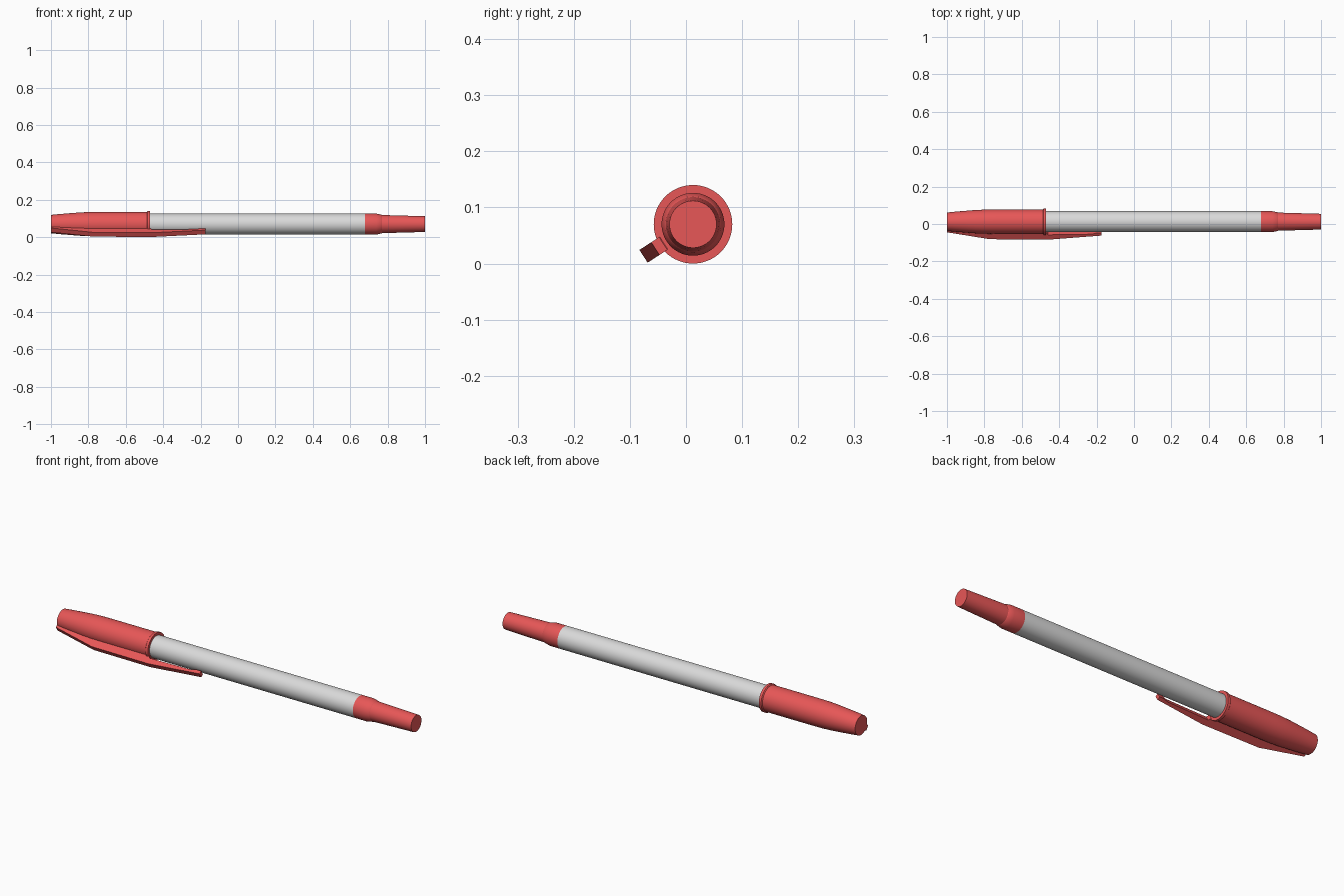
import bpy, bmesh, math
from mathutils import Vector

if "Cube" in bpy.data.objects:
    bpy.data.objects.remove(bpy.data.objects["Cube"])

CY, CZ = 0.0125, 0.07          # pen axis
SEG = 64


def material(name, rgb):
    m = bpy.data.materials.new(name)
    m.diffuse_color = (*rgb, 1)
    m.use_nodes = True
    m.node_tree.nodes["Principled BSDF"].inputs["Base Color"].default_value = m.diffuse_color
    return m


RED = material("red plastic", (0.80, 0.095, 0.095))
GREY = material("light grey plastic", (0.70, 0.70, 0.70))


def finish(name, bm, mat):
    bmesh.ops.recalc_face_normals(bm, faces=bm.faces)
    me = bpy.data.meshes.new(name)
    bm.to_mesh(me)
    bm.free()
    me.materials.append(mat)
    ob = bpy.data.objects.new(name, me)
    bpy.context.collection.objects.link(ob)
    bpy.ops.object.select_all(action='DESELECT')
    ob.select_set(True)
    bpy.context.view_layer.objects.active = ob
    bpy.ops.object.shade_smooth_by_angle(angle=math.radians(25))
    return ob


def lathe(name, profile, mat):
    """Revolve (x, radius) points about the pen axis and cap both ends."""
    bm = bmesh.new()
    rings = []
    for x, r in profile:
        rings.append([bm.verts.new((x, CY + r * math.cos(a), CZ + r * math.sin(a)))
                      for a in (2 * math.pi * i / SEG for i in range(SEG))])
    for p, q in zip(rings, rings[1:]):
        for i in range(SEG):
            j = (i + 1) % SEG
            bm.faces.new((p[i], p[j], q[j], q[i]))
    bm.faces.new(rings[0])
    bm.faces.new(rings[-1])
    return finish(name, bm, mat)


def radial_bar(name, profile, half_width, mat):
    """Extrude an (x, radius) outline sideways, placed on the lower front of the pen."""
    out = Vector((0, -0.84, -0.543))
    side = Vector((0, -0.543, 0.84))
    bm = bmesh.new()
    loops = [[bm.verts.new(Vector((x, CY, CZ)) + out * r + side * s) for x, r in profile]
             for s in (-half_width, half_width)]
    n = len(profile)
    for i in range(n):
        j = (i + 1) % n
        bm.faces.new((loops[0][i], loops[0][j], loops[1][j], loops[1][i]))
    for loop in loops:
        bm.faces.new(loop)
    return finish(name, bm, mat)


# Barrel
lathe("barrel", [(-0.60, 0.056), (0.68, 0.056)], GREY)

# Cap with a raised lip at its mouth
lathe("cap", [(-1.0, 0.049), (-0.95, 0.054), (-0.90, 0.058), (-0.85, 0.062),
              (-0.80, 0.0645), (-0.74, 0.065), (-0.487, 0.065),
              (-0.483, 0.070), (-0.470, 0.070)], RED)

# Grip plug with shoulder and tapered end
lathe("end_plug", [(0.68, 0.056), (0.74, 0.056), (0.768, 0.050), (0.77, 0.0485),
                   (1.0, 0.042)], RED)

# Pocket clip, with a small nub at the free tip
radial_bar("clip", [(-1.0, 0.040), (-1.0, 0.059), (-0.77, 0.103), (-0.45, 0.105),
                    (-0.175, 0.080), (-0.175, 0.063), (-0.20, 0.063),
                    (-0.225, 0.071), (-0.46, 0.075), (-0.47, 0.062),
                    (-0.80, 0.060)], 0.0135, RED)
